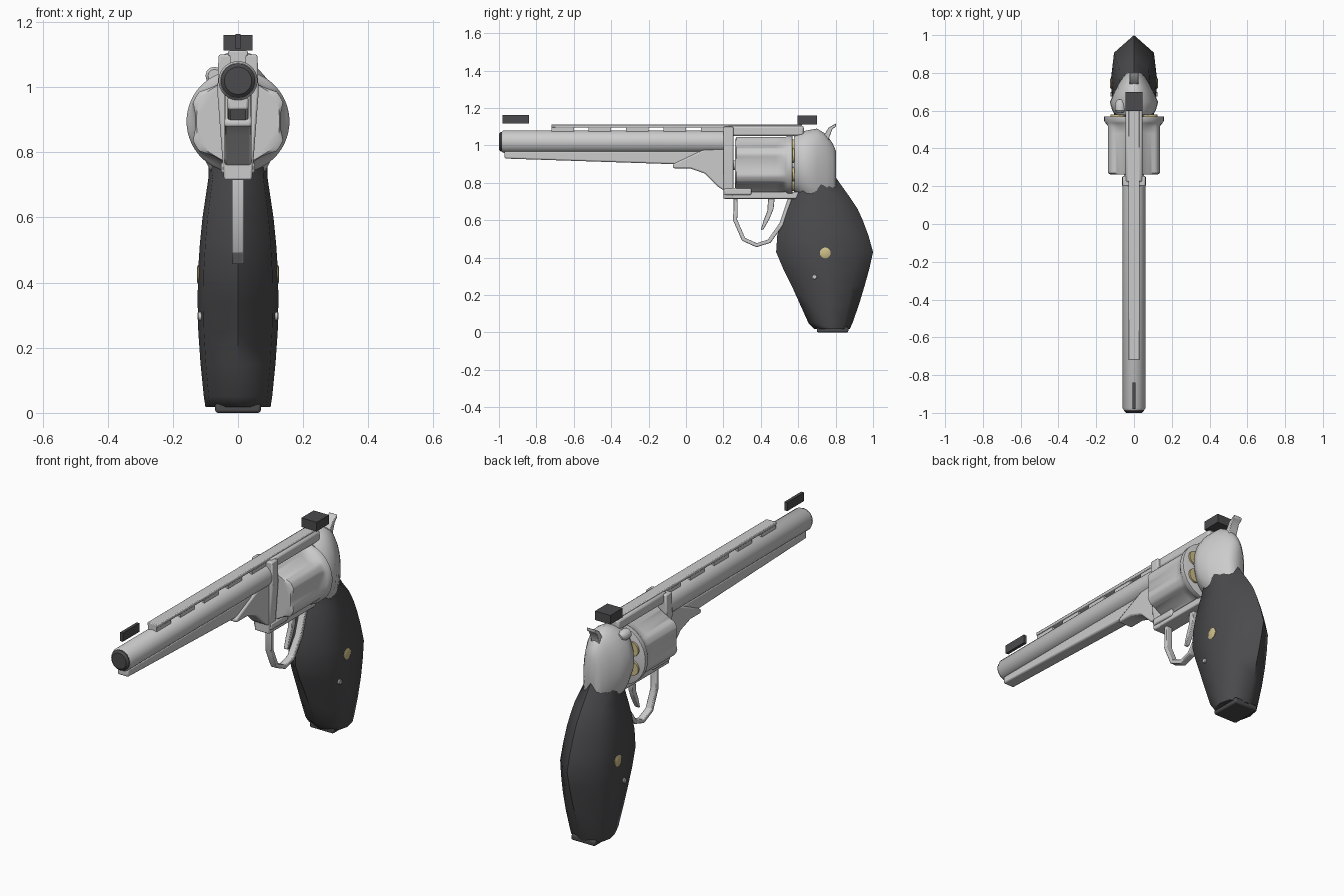
import bpy, bmesh, math
from math import sin, cos, pi, radians
from mathutils import Vector

if "Cube" in bpy.data.objects:
    bpy.data.objects.remove(bpy.data.objects["Cube"])


def material(name, rgb):
    m = bpy.data.materials.new(name)
    m.diffuse_color = (*rgb, 1)
    m.use_nodes = True
    m.node_tree.nodes["Principled BSDF"].inputs["Base Color"].default_value = m.diffuse_color
    return m


DARK = material("dark_grip", (0.07, 0.07, 0.075))
BRASS = material("brass", (0.62, 0.52, 0.25))


def make(name, rings, mat=None, closed=False, bevel=0, angle=35):
    """Skin a list of point rings into a solid."""
    bm = bmesh.new()
    vs = [[bm.verts.new(p) for p in r] for r in rings]
    n = len(vs[0])
    for k in range(len(vs) - (0 if closed else 1)):
        a, b = vs[k], vs[(k + 1) % len(vs)]
        for i in range(n):
            j = (i + 1) % n
            bm.faces.new((a[i], a[j], b[j], b[i]))
    if not closed:
        bm.faces.new(vs[0])
        bm.faces.new(vs[-1])
    bmesh.ops.recalc_face_normals(bm, faces=bm.faces)
    me = bpy.data.meshes.new(name)
    bm.to_mesh(me)
    bm.free()
    ob = bpy.data.objects.new(name, me)
    bpy.context.collection.objects.link(ob)
    if mat:
        me.materials.append(mat)
    if bevel:
        mod = ob.modifiers.new("bevel", 'BEVEL')
        mod.width, mod.segments, mod.limit_method = bevel, 2, 'ANGLE'
    bpy.ops.object.select_all(action='DESELECT')
    ob.select_set(True)
    bpy.context.view_layer.objects.active = ob
    bpy.ops.object.shade_smooth_by_angle(angle=radians(angle))
    return ob


def side_plate(name, pts, half, mat=None, bevel=0):
    """(y, z) outline extruded across x."""
    return make(name, [[(s * half, y, z) for y, z in pts] for s in (-1, 1)], mat, bevel=bevel)


def front_plate(name, pts, y0, y1, bevel=0):
    """(x, z) outline extruded along y."""
    return make(name, [[(x, y, z) for x, z in pts] for y in (y0, y1)], bevel=bevel)


def block(name, half, y0, y1, z0, z1, mat=None, bevel=0):
    return side_plate(name, [(y0, z0), (y1, z0), (y1, z1), (y0, z1)], half, mat, bevel)


def lathe_y(name, prof, cx, cz, n=32, mat=None):
    """(y, radius) profile turned about the y direction."""
    return make(name, [[(cx + r * cos(2 * pi * i / n), y, cz + r * sin(2 * pi * i / n))
                        for i in range(n)] for y, r in prof], mat)


def stud(name, s, y, z, r, x0, x1, mat=None, n=20):
    return make(name, [[(s * x, y + k * cos(2 * pi * i / n), z + k * sin(2 * pi * i / n))
                        for i in range(n)] for x, k in ((x0, r), (x1, r), (x1 + .003, r * .8))], mat)


# Barrel, muzzle and underlug
lathe_y("barrel", [(-.985, .054), (-.975, .06), (.22, .06)], 0, 1.02)
lathe_y("muzzle", [(-1, .042), (-.99, .053), (-.97, .053)], 0, 1.02, mat=DARK)
side_plate("underlug", [(-.97, .97), (-.97, .93), (-.07, .9), (.06, .89), (.21, .88), (.21, .97)],
           .032, bevel=.008)
side_plate("lug_flare", [(-.07, .9), (-.07, .878), (.02, .878), (.1, .85), (.17, .78), (.21, .755),
                         (.21, .99), (.1, .98)], .042, bevel=.008)

# Ventilated rib on posts
block("top_rib", .03, -.72, .62, 1.095, 1.112, bevel=.004)
for i in range(5):
    y = -.72 + i * .2
    block("rib_post", .025, y, y + .12, 1.06, 1.1)

# Frame around the cylinder
front_plate("frame_front", [(-.043, .715), (.043, .715), (.063, .98), (.06, 1.1), (-.06, 1.1), (-.063, .98)],
            .2, .253, bevel=.006)
block("top_strap", .045, .22, .63, 1.05, 1.105, bevel=.012)
block("bottom_strap", .043, .2, .62, .715, .752, bevel=.006)
block("crane", .052, .205, .35, .735, .772, bevel=.008)
lathe_y("ejector_rod", [(.2, .025), (.6, .025)], 0, .895, 16)

# Fluted cylinder
rings = []
for y, r, flute in ((.262, .135, .4), (.27, .15, 1), (.48, .15, 1), (.515, .15, .75), (.535, .151, 0),
                    (.545, .158, 0), (.568, .158, 0), (.57, .154, 0)):
    ring = []
    for i in range(96):
        a = 2 * pi * i / 96
        d = ((math.degrees(a) + 30) % 60 - 30) / 23
        rr = r - flute * .02 * max(0, 1 - d * d)
        ring.append((rr * cos(a), y, .895 + rr * sin(a)))
    rings.append(ring)
make("cylinder", rings)
for k in range(6):
    a = radians(30 + 60 * k)
    lathe_y("cartridge_rim", [(.56, .038), (.58, .038)], .1 * cos(a), .895 + .1 * sin(a), 20, BRASS)

# Recoil shield and rear frame
rings = []
for y, w, z0, z1 in ((.577, .095, .75, 1.06), (.6, .115, .74, 1.068), (.645, .128, .7, 1.08), (.7, .105, .66, 1.09),
                     (.75, .078, .66, 1.06), (.785, .055, .68, 1.01), (.802, .035, .7, .97)):
    c, h = (z0 + z1) / 2, (z1 - z0) / 2
    rings.append([(w * cos(2 * pi * i / 24), y, c + h * sin(2 * pi * i / 24)) for i in range(24)])
make("rear_frame", rings, angle=45)
lathe_y("thumb_latch", [(.59, .02), (.6, .028), (.64, .028), (.66, .015)], -.072, 1.035, 12)

# Sights and hammer
block("front_sight", .008, -.98, -.84, 1.117, 1.163, DARK)
block("rear_sight", .045, .597, .7, 1.112, 1.16, DARK)
side_plate("hammer", [(.7, 1.0), (.735, 1.05), (.762, 1.095), (.802, 1.118), (.802, 1.103), (.782, 1.085),
                      (.765, 1.04), (.76, .98)], .024, bevel=.003)

# Trigger guard: flat strip swept along a path
path = [Vector(p) for p in ((.265, .73), (.263, .6), (.308, .498), (.377, .467),
                            (.445, .488), (.51, .58), (.56, .73))]
rings = []
for i, p in enumerate(path):
    t = (path[min(i + 1, 6)] - path[max(i - 1, 0)]).normalized()
    n = Vector((-t.y, t.x)) * .011
    a, b = p + n, p - n
    rings.append([(-.018, *a), (.018, *a), (.018, *b), (-.018, *b)])
make("trigger_guard", rings, bevel=.004)
side_plate("trigger", [(.44, .73), (.435, .65), (.415, .6), (.4, .548), (.415, .552), (.445, .605),
                       (.468, .66), (.475, .73)], .012, bevel=.003)

# Grip: eight-sided sections stacked upward, scalloped top edge
SECTION = [(0, 1), (.86, .64), (1, 0), (.86, -.64), (0, -1), (-.86, -.64), (-1, 0), (-.86, .64)]
rings = []
for z, y0, y1, w in ((.018, .685, .875, .1), (.05, .655, .89, .105), (.15, .61, .925, .115),
                     (.25, .565, .955, .122), (.34, .52, .98, .124), (.43, .482, 1.0, .123),
                     (.52, .488, .975, .117), (.6, .51, .945, .109), (.66, .53, .918, .1),
                     (.72, .557, .878, .091)):
    c, h = (y0 + y1) / 2, (y1 - y0) / 2
    rings.append([(w * u, c + h * v, z) for u, v in SECTION])
top = [(.8, .83), (.755, .775), (.695, .81), (.635, .785), (.57, .745)]
rings.append([(.088 * u, *top[min(i, 8 - i)]) for i, (u, v) in enumerate(SECTION)])
make("grip", rings, DARK, angle=60)
block("grip_base", .07, .7, .868, 0, .03, DARK, bevel=.008)

# Grip medallions and pins on both sides
for s in (-1, 1):
    stud("grip_medallion", s, .745, .425, .029, .1, .123, BRASS)
    stud("grip_pin", s, .687, .297, .013, .1, .121)
